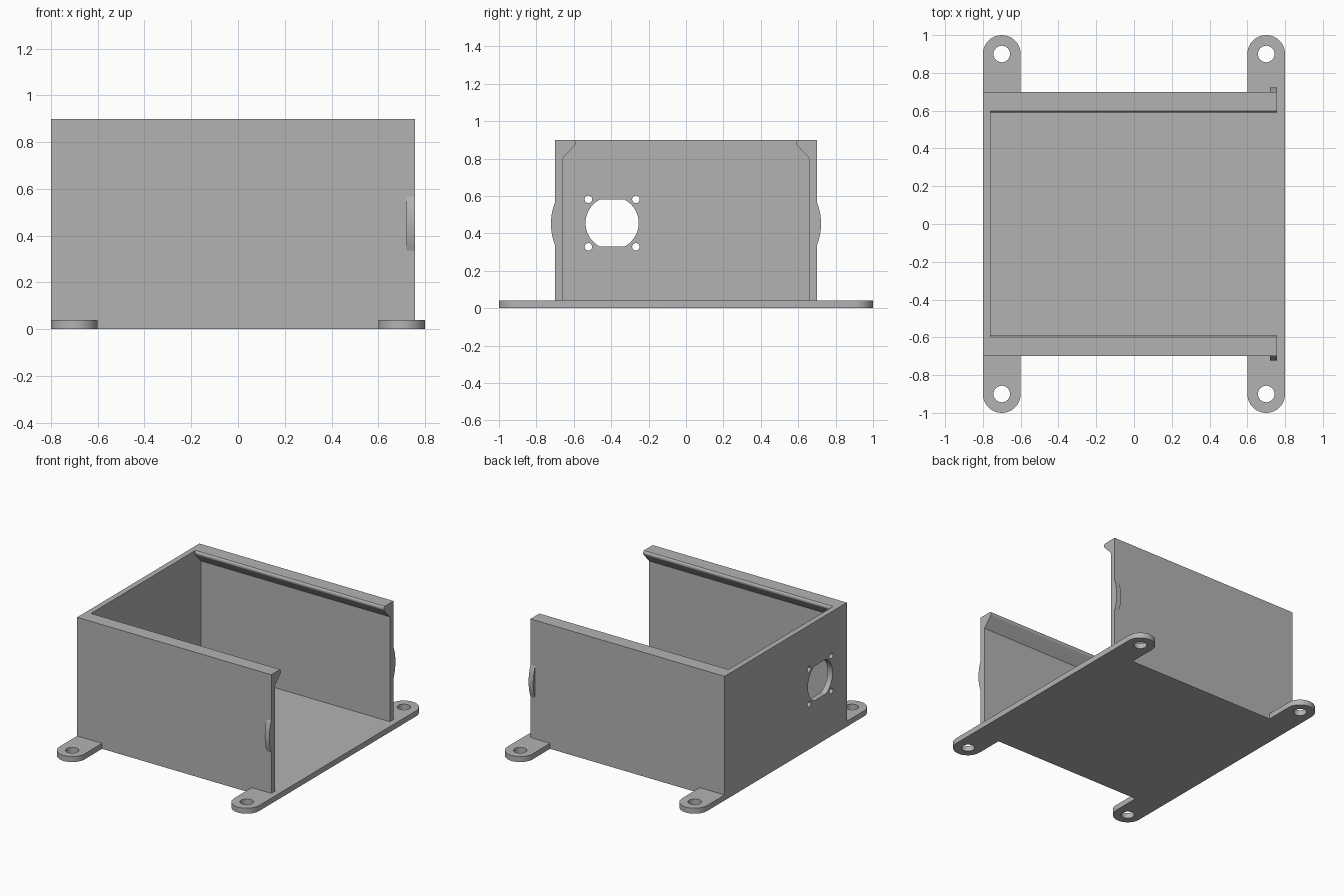
import bpy, bmesh, math
from mathutils import Vector

cube = bpy.data.objects.get("Cube")
if cube:
    bpy.data.objects.remove(cube)

grey = bpy.data.materials.new("light grey plastic")
grey.use_nodes = True
COLOUR = (0.45, 0.45, 0.45, 1)
grey.diffuse_color = COLOUR
for node in grey.node_tree.nodes:
    if node.type == 'BSDF_PRINCIPLED':
        node.inputs["Base Color"].default_value = COLOUR


def arc(cx, cy, r, start, end, steps=20):
    """Points along an arc, angles in degrees, both ends included."""
    angles = [math.radians(start + (end - start) * i / steps) for i in range(steps + 1)]
    return [(cx + r * math.cos(a), cy + r * math.sin(a)) for a in angles]


def circle(cx, cy, r):
    return arc(cx, cy, r, 0, 360, 32)[:-1]


def extrude(name, outlines, axis, start, end):
    """Extrude an outline (and any hole outlines) along x or z."""
    def place(u, v):
        return Vector((start, u, v)) if axis == 'x' else Vector((u, v, start))
    direction = Vector((1, 0, 0)) if axis == 'x' else Vector((0, 0, 1))
    bm = bmesh.new()
    edges = []
    for outline in outlines:
        verts = [bm.verts.new(place(u, v)) for u, v in outline]
        edges += [bm.edges.new((verts[i - 1], verts[i])) for i in range(len(verts))]
    if len(outlines) == 1:
        bm.faces.new(verts)
    else:
        bmesh.ops.triangle_fill(bm, use_beauty=True, edges=edges, normal=direction)
    result = bmesh.ops.extrude_face_region(bm, geom=bm.faces[:], use_keep_orig=True)
    moved = [g for g in result["geom"] if isinstance(g, bmesh.types.BMVert)]
    bmesh.ops.translate(bm, verts=moved, vec=direction * (end - start))
    bmesh.ops.recalc_face_normals(bm, faces=bm.faces[:])
    mesh = bpy.data.meshes.new(name)
    bm.to_mesh(mesh)
    bm.free()
    mesh.materials.append(grey)
    obj = bpy.data.objects.new(name, mesh)
    bpy.context.collection.objects.link(obj)
    bpy.ops.object.select_all(action='DESELECT')
    obj.select_set(True)
    bpy.context.view_layer.objects.active = obj
    bpy.ops.object.shade_smooth_by_angle(angle=math.radians(25))
    return obj


FLOOR, TOP = 0.04, 0.9

# Base plate with four rounded mounting tabs and screw holes
base = (arc(-0.7, -0.9, 0.1, 180, 360) + [(-0.6, -0.7), (0.6, -0.7)]
        + arc(0.7, -0.9, 0.1, 180, 360) + arc(0.7, 0.9, 0.1, 0, 180)
        + [(0.6, 0.7), (-0.6, 0.7)] + arc(-0.7, 0.9, 0.1, 0, 180))
screw_holes = [circle(x, y, 0.044) for x in (-0.7, 0.7) for y in (-0.9, 0.9)]
extrude("base_plate", [base] + screw_holes, 'z', 0, FLOOR)

# End wall with a flat-sided socket opening and its four screw holes
cy, cz, r, half = -0.395, 0.455, 0.142, 0.125
cut = math.degrees(math.asin(half / r))
opening = arc(cy, cz, r, -cut, cut) + arc(cy, cz, r, 180 - cut, 180 + cut)
small = [circle(cy + a * 0.127, cz + b * 0.127, 0.02) for a in (-1, 1) for b in (-1, 1)]
wall = [(-0.7, FLOOR), (0.7, FLOOR), (0.7, TOP), (-0.7, TOP)]
extrude("end_wall", [wall, opening] + small, 'x', -0.8, -0.76)

# Side walls with a rounded inner rail, and a curved catch on each
rail_wall = ([(0.7, FLOOR), (0.7, TOP)] + arc(0.611, 0.883, 0.021, 126, 225, 12)
             + [(0.66, 0.8), (0.66, FLOOR)])
catch_r = 0.312
catch = arc(0.722 - catch_r, 0.452, catch_r, -21.6, 21.6)
for side, s in (("front", -1), ("back", 1)):
    extrude(side + "_wall", [[(s * y, z) for y, z in rail_wall]], 'x', -0.76, 0.757)
    extrude(side + "_catch", [[(s * y, z) for y, z in catch]], 'x', 0.72, 0.757)
